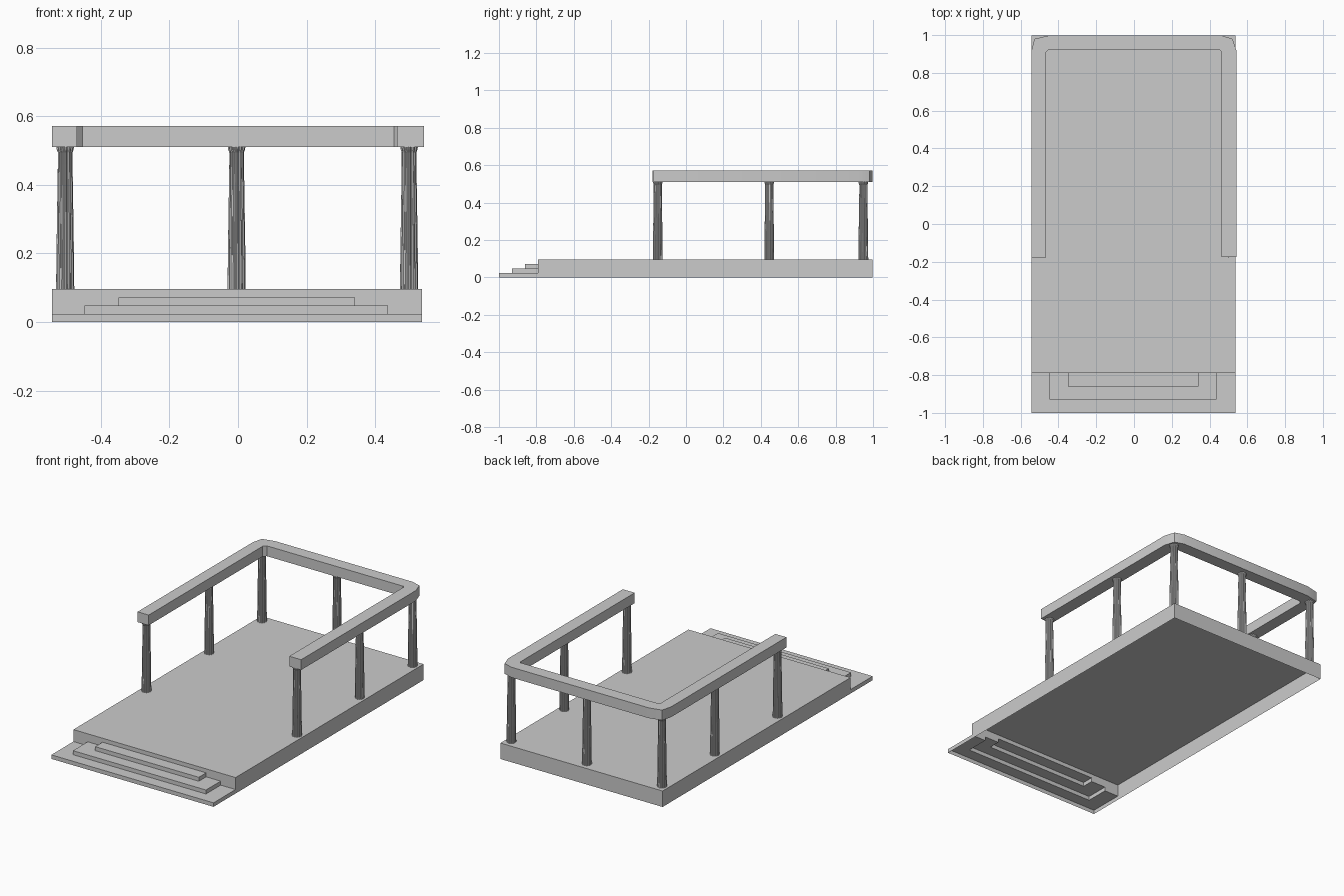
import bpy, bmesh, math

if "Cube" in bpy.data.objects:
    bpy.data.objects.remove(bpy.data.objects["Cube"])

XL, XR, Y_BACK, Y_DECK = -0.543, 0.537, 0.998, -0.79
H = 0.024  # riser height


def make_object(name, polys):
    """Build a welded mesh from a list of polygons (lists of points)."""
    bm = bmesh.new()
    for poly in polys:
        bm.faces.new([bm.verts.new(p) for p in poly])
    bmesh.ops.remove_doubles(bm, verts=bm.verts, dist=1e-5)
    bmesh.ops.recalc_face_normals(bm, faces=bm.faces)
    me = bpy.data.meshes.new(name)
    bm.to_mesh(me)
    bm.free()
    ob = bpy.data.objects.new(name, me)
    bpy.context.collection.objects.link(ob)
    return ob


def wall(a, b, z0, z1):
    return [(*a, z0), (*b, z0), (*b, z1), (*a, z1)]


# Deck and steps: one hollow shell, open underneath
top = 4 * H
deck = [(XL, Y_DECK), (XR, Y_DECK), (XR, Y_BACK), (XL, Y_BACK)]
shell = [[(*p, top) for p in deck]]
shell += [wall(deck[i], deck[(i + 1) % 4], 0, top) for i in (1, 2, 3)]

# Each step: left x, right x, front y
steps = [(XL, XR, -1.0), (-0.448, 0.438, -0.93), (-0.349, 0.341, -0.86)]
for i, (l, r, f) in enumerate(steps):
    z0, z1 = i * H, (i + 1) * H
    shell += [wall((l, Y_DECK), (l, f), z0, z1),
              wall((l, f), (r, f), z0, z1),
              wall((r, f), (r, Y_DECK), z0, z1)]
    tread = [(l, f), (r, f), (r, Y_DECK)]
    if i < 2:  # leave the area under the next step open
        nl, nr, nf = steps[i + 1]
        tread += [(nr, Y_DECK), (nr, nf), (nl, nf), (nl, Y_DECK)]
        # deck front wall beside the next step
        shell += [wall((l, Y_DECK), (nl, Y_DECK), z1, top),
                  wall((nr, Y_DECK), (r, Y_DECK), z1, top)]
    else:
        shell.append(wall((l, Y_DECK), (r, Y_DECK), z1, top))
    tread.append((l, Y_DECK))
    shell.append([(*p, z1) for p in tread])
make_object("stepped_platform", shell)

# Top beam: U-shaped outline with softened outer corners
outer = [(-0.543, -0.18), (-0.543, 0.917), (-0.527, 0.98), (-0.45, 0.998),
         (0.464, 0.998), (0.522, 0.98), (0.543, 0.917), (0.543, -0.175)]
inner = [(0.464, -0.175), (0.464, 0.91), (0.455, 0.922),
         (-0.453, 0.922), (-0.469, 0.905), (-0.469, -0.18)]
ring = outer + inner
Z0, Z1 = 0.51, 0.572
beam = [[(*p, Z0) for p in ring], [(*p, Z1) for p in ring]]
beam += [wall(ring[i], ring[(i + 1) % len(ring)], Z0, Z1) for i in range(len(ring))]
rail = make_object("top_beam", beam)
bpy.context.view_layer.objects.active = rail
rail.select_set(True)
bpy.ops.object.shade_smooth_by_angle(angle=math.radians(25))


# Fluted tapering columns with flared capital
def column(name, x, y, flutes=12):
    n = flutes * 4
    levels = [(0.096, 0.0265), (0.2, 0.0255), (0.33, 0.0235), (0.46, 0.0215),
              (0.495, 0.0215), (0.503, 0.0245), (0.51, 0.0255)]
    depth = [1, 1, 0.88, 0.88]
    rings = []
    for z, r in levels:
        rings.append([(x + r * depth[k % 4] * math.cos(2 * math.pi * k / n),
                       y + r * depth[k % 4] * math.sin(2 * math.pi * k / n), z)
                      for k in range(n)])
    polys = [rings[0], rings[-1]]
    for a, b in zip(rings, rings[1:]):
        polys += [[a[k], a[(k + 1) % n], b[(k + 1) % n], b[k]] for k in range(n)]
    make_object(name, polys)


for side, x in (("left", -0.504), ("right", 0.499)):
    for place, y in (("front", -0.151), ("middle", 0.445), ("back", 0.948)):
        column(f"{side}_{place}_column", x, y)
column("centre_back_column", -0.004, 0.948)
